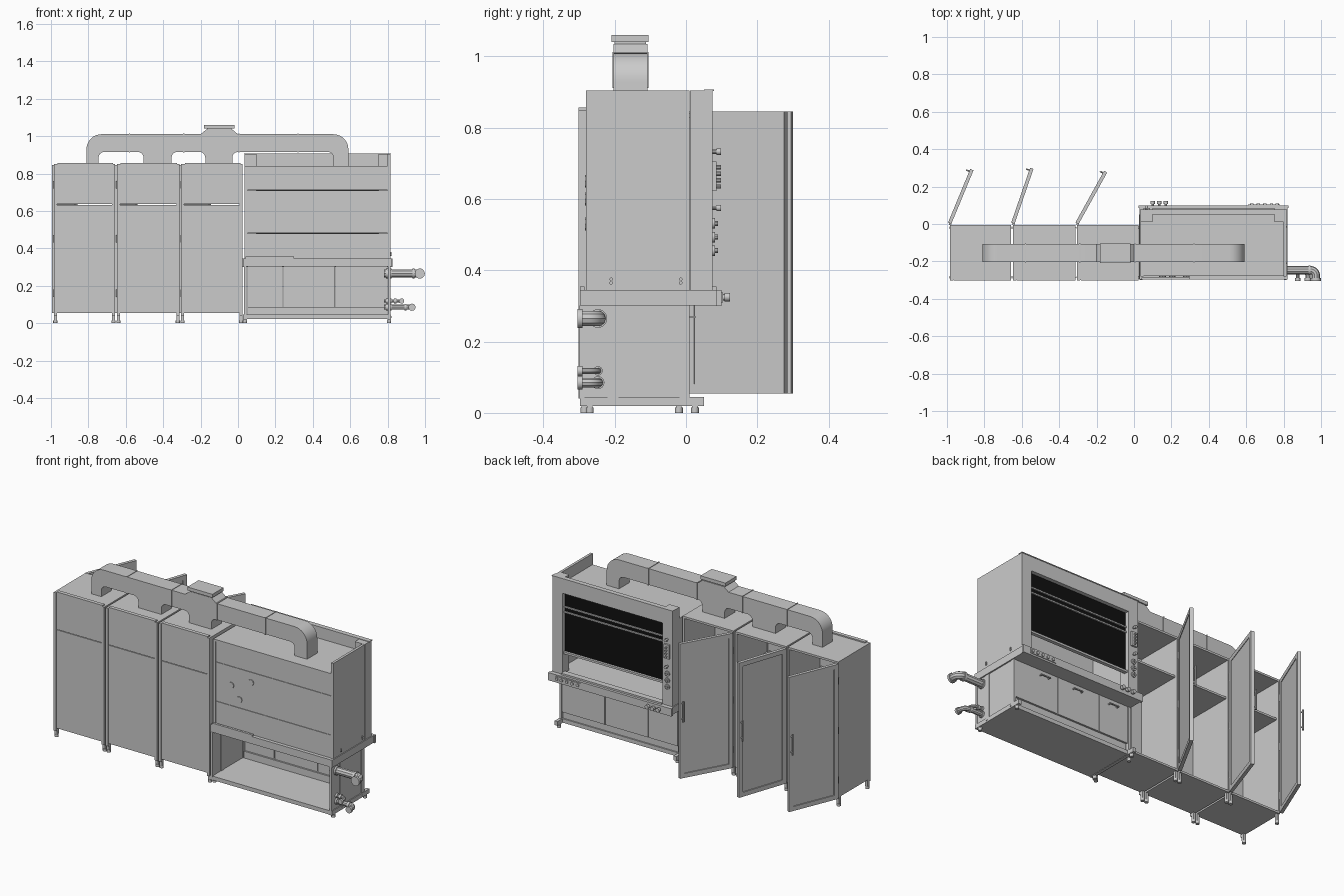
import bpy, bmesh
from math import sin, cos, radians, pi
from mathutils import Matrix, Vector

if "Cube" in bpy.data.objects:
    bpy.data.objects.remove(bpy.data.objects["Cube"])

black = bpy.data.materials.new("dark_glass")
black.diffuse_color = (0.005, 0.005, 0.005, 1)
black.use_nodes = True
black.node_tree.nodes["Principled BSDF"].inputs["Base Color"].default_value = black.diffuse_color


def finish(name, bm, M=None, mat=None):
    if M:
        bm.transform(M)
    bmesh.ops.recalc_face_normals(bm, faces=bm.faces[:])
    me = bpy.data.meshes.new(name)
    bm.to_mesh(me)
    bm.free()
    ob = bpy.data.objects.new(name, me)
    bpy.context.collection.objects.link(ob)
    if mat:
        me.materials.append(mat)
    return ob


def box(name, x0, x1, y0, y1, z0, z1, M=None, mat=None):
    bm = bmesh.new()
    T = Matrix.Translation(((x0 + x1) / 2, (y0 + y1) / 2, (z0 + z1) / 2))
    bmesh.ops.create_cube(bm, size=1, matrix=T @ Matrix.Diagonal((x1 - x0, y1 - y0, z1 - z0, 1)))
    return finish(name, bm, M, mat)


def smooth(ob):
    bpy.ops.object.select_all(action='DESELECT')
    ob.select_set(True)
    bpy.context.view_layer.objects.active = ob
    bpy.ops.object.shade_smooth_by_angle(angle=radians(35))


def cyl(name, p, q, r, n=16, M=None):
    p, q = Vector(p), Vector(q)
    d = q - p
    bm = bmesh.new()
    T = Matrix.Translation((p + q) / 2) @ d.to_track_quat('Z', 'Y').to_matrix().to_4x4()
    bmesh.ops.create_cone(bm, cap_ends=True, segments=n, radius1=r, radius2=r, depth=d.length, matrix=T)
    ob = finish(name, bm, M)
    smooth(ob)
    return ob


def tube(name, pts, r):
    cu = bpy.data.curves.new(name, 'CURVE')
    cu.dimensions = '3D'
    cu.bevel_depth = r
    cu.bevel_resolution = 3
    cu.use_fill_caps = True
    s = cu.splines.new('POLY')
    s.points.add(len(pts) - 1)
    for pt, co in zip(s.points, pts):
        pt.co = (*co, 1)
    ob = bpy.data.objects.new(name, cu)
    bpy.context.collection.objects.link(ob)
    bpy.ops.object.select_all(action='DESELECT')
    ob.select_set(True)
    bpy.context.view_layer.objects.active = ob
    bpy.ops.object.convert(target='MESH')
    smooth(bpy.context.view_layer.objects.active)


def arc(cx, cy, r, a0, a1, n=8):
    return [(cx + r * cos(radians(a0 + (a1 - a0) * i / n)), cy + r * sin(radians(a0 + (a1 - a0) * i / n)))
            for i in range(n + 1)]


def foot(name, x, y, top):
    box(name + "_leg", x - .008, x + .008, y - .008, y + .008, .015, top)
    cyl(name + "_pad", (x, y, 0), (x, y, .015), .011, 12)


# three storage cabinets, open at +y, each with a swung door
for i, (x0, x1, ang, length) in enumerate([(-.985, -.657, 67.5, .31), (-.647, -.314, 71, .31), (-.304, .025, 61, .315)]):
    n = f"cabinet{i + 1}"
    t = .012
    box(n + "_left_side", x0, x0 + t, -.295, -.005, .055, .85)
    box(n + "_right_side", x1 - t, x1, -.295, -.005, .055, .85)
    box(n + "_roof", x0, x1, -.295, -.005, .838, .85)
    box(n + "_floor", x0, x1, -.295, -.005, .055, .067)
    box(n + "_shelf", x0 + t, x1 - t, -.285, -.02, .615, .627)
    box(n + "_lower_back", x0 + .012, x1 - .012, -.297, -.287, .055, .632)
    box(n + "_upper_back", x0 + .012, x1 - .012, -.299, -.287, .636, .85)
    box(n + "_rear_rim", x0 + .02, x1 - .012, -.302, -.28, .845, .857)
    for x in (x0 + .008, x1 - .008):
        box(n + "_rear_post", x - .008, x + .008, -.302, -.286, .04, .85)
        for y in (-.285, -.02):
            foot(n, x, y, .056)
    M = Matrix.Translation((x0, .004, 0)) @ Matrix.Rotation(radians(ang), 4, 'Z')
    box(n + "_door_panel", .002, length, -.006, .004, .055, .845, M)
    for k, (a, b, c, d) in enumerate([(0, .026, .055, .845), (length - .026, length, .055, .845),
                                      (.026, length - .026, .055, .081), (.026, length - .026, .819, .845)]):
        box(n + "_door_frame", a, b, -.009, .010, c, d, M)
    hx = length - .013
    cyl(n + "_handle", (hx, .024, .39), (hx, .024, .51), .005, 10, M)
    for z in (.405, .495):
        cyl(n + "_handle_stem", (hx, .008, z), (hx, .024, z), .004, 8, M)
    for z in (.16, .45, .74):
        cyl(n + "_hinge", (x0 + .002, .0, z - .02), (x0 + .002, .0, z + .02), .007, 10)

# exhaust duct: one filleted outline extruded in y
out = [(-.81, .84)] + arc(-.73, .93, .08, 180, 90) + [(-.2, 1.01), (-.17, 1.035), (-.03, 1.035), (0, 1.01)]
out += arc(.51, .93, .08, 90, 0) + [(.59, .84)]
legs = [.51, (-.03, -.175), (-.355, -.505), -.745]
out += [(.51, .84)] + arc(.48, .885, .03, 0, 90)
for a, b in legs[1:3]:
    out += arc(a + .03, .885, .03, 90, 180) + [(a, .84), (b, .84)] + arc(b - .03, .885, .03, 0, 90)
out += arc(-.715, .885, .03, 90, 180) + [(-.745, .84)]
bm = bmesh.new()
f = bm.faces.new([bm.verts.new((x, -.203, z)) for x, z in out])
r = bmesh.ops.extrude_face_region(bm, geom=[f])
bmesh.ops.translate(bm, verts=[v for v in r['geom'] if isinstance(v, bmesh.types.BMVert)], vec=(0, .095, 0))
bmesh.ops.triangulate(bm, faces=[f for f in bm.faces if len(f.verts) > 4])
smooth(finish("exhaust_duct", bm))
for x in (-.58, -.29, .005, .32):
    box("duct_seam", x - .003, x + .003, -.206, -.105, .912, 1.013)
box("outlet_neck", -.165, -.035, -.2, -.112, 1.03, 1.045)
box("outlet_flange", -.182, -.02, -.209, -.105, 1.04, 1.06)

# fume hood body
box("hood_right_side", .80, .815, -.28, .01, .345, .905)
box("hood_left_side", .035, .05, -.28, .01, .345, .84)
box("hood_roof", .05, .80, -.278, .06, .828, .84)
for a, b in ((.345, .479), (.481, .709), (.711, .835)):
    box("hood_back_panel", .052, .80, -.278, -.266, a, b)
box("hood_left_column", .035, .10, .011, .075, .345, .905)
box("hood_right_column", .75, .815, .011, .075, .345, .905)
box("hood_header", .10, .75, .05, .075, .82, .905)
box("header_cap", .033, .817, .05, .078, .903, .908)
box("sash_glass", .10, .75, .045, .052, .47, .825, mat=black)
for z in (.70, .73):
    box("sash_rail", .10, .75, .045, .06, z, z + .008)
box("sash_grip", .10, .75, .045, .066, .462, .474)
for x, z in ((.152, .60), (.28, .65), (.205, .53)):
    cyl("rear_port", (x, -.27, z), (x, -.283, z), .018, 8)

# worktop and its service knobs
box("worktop", .03, .82, -.298, .09, .302, .345)
box("worktop_fascia", .025, .825, .085, .10, .300, .345)
box("worktop_upstand", .04, .3, -.298, -.285, .345, .355)
box("work_sill", .10, .75, .05, .085, .345, .355)
for x in (.10, .135, .17):
    cyl("tap_stem", (x, .095, .325), (x, .115, .325), .006, 10)
    cyl("tap_knob", (x, .108, .325), (x, .124, .325), .012, 12)
box("socket_strip", .61, .78, .099, .104, .310, .338)
for x in (.63, .665, .70, .735, .765):
    cyl("socket", (x, .10, .324), (x, .110, .324), .009, 12)

# controls on the left column
box("switch_block", .05, .085, .075, .086, .622, .705)
for z in (.635, .653, .671, .689):
    cyl("switch", (.067, .085, z), (.067, .098, z), .006, 10)
for z in (.733, .575):
    cyl("valve_stem", (.067, .07, z), (.067, .092, z), .006, 10)
    cyl("valve_knob", (.067, .086, z), (.067, .098, z), .009, 12)
for z in (.532, .493, .455):
    cyl("column_dial", (.067, .07, z), (.067, .082, z), .015, 14)
    cyl("column_dial_grip", (.067, .08, z), (.067, .09, z), .007, 10)

# under-bench base, open towards -y
box("base_floor", .035, .815, -.298, .005, .022, .045)
box("base_plinth", .05, .80, -.015, -.003, .045, .085)
for a, b in ((.05, .238), (.242, .518), (.522, .80)):
    box("base_door", a, b, -.005, .008, .085, .302)
for a, b in ((.12, .18), (.36, .42), (.58, .64)):
    box("base_door_handle", a, b, .02, .026, .266, .272)
    for x in (a, b - .006):
        box("base_handle_stem", x, x + .006, .005, .022, .266, .272)
for n, x, s in (("left", .04, -1), ("right", .81, 1)):
    box(n + "_base_panel", x - .004, x + .002, -.285, .005, .045, .302)
    for a, b in ((-.299, -.285), (-.22, -.19), (-.018, .01)):
        box(n + "_base_post", x - .008, x + .005, a, b, .04, .302)
    box(n + "_foot_beam", x - .012, x + .007, -.298, .05, .02, .045)
    for y in (-.27, .025):
        foot(n + "_beam", x - .003, y, .03)
for y, z in ((-.21, .365), (-.21, .375), (-.015, .365), (-.015, .375), (-.205, .032), (-.015, .032)):
    cyl("side_bolt", (.81, y, z), (.82, y, z), .005, 10)

# service pipes leaving the right side and turning to -y
for n, z, r, xe in (("large", .265, .022, .972), ("medium", .085, .014, .93), ("small", .118, .009, .875)):
    R = .028
    bend = [(x, y, z) for x, y in arc(xe - R, -.247 - R, R, 90, 0)]
    tube(n + "_pipe", [(.78, -.247, z)] + bend + [(xe, -.3, z)], r)
    cyl(n + "_pipe_end_flange", (xe, -.304, z), (xe, -.29, z), r + .005, 20)
    cyl(n + "_pipe_wall_flange", (.79, -.247, z), (.822, -.247, z), r + .004, 20)
    cyl(n + "_pipe_collar", (xe - R - .012, -.247, z), (xe - R, -.247, z), r + .004, 20)
